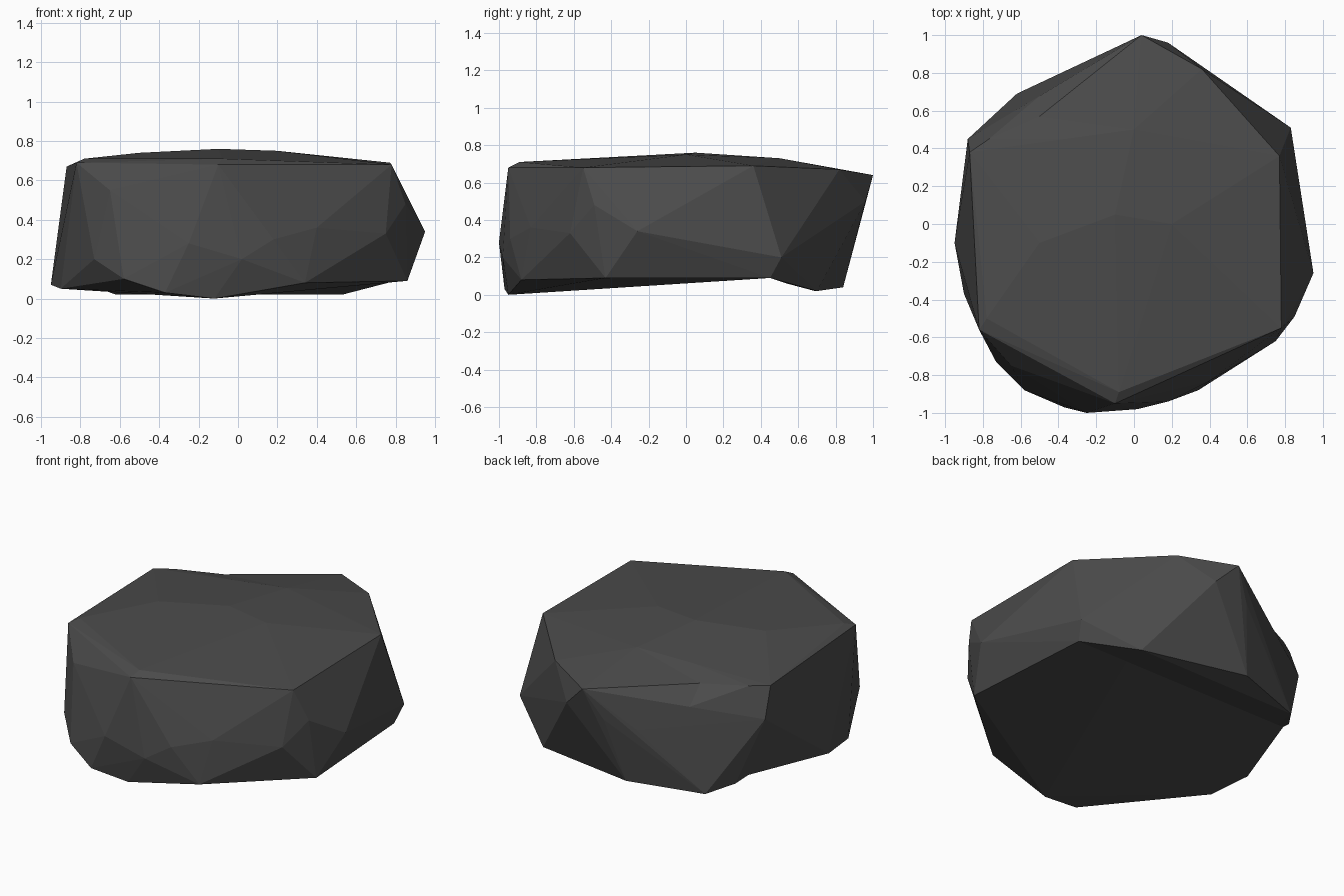
import bpy
import bmesh
from mathutils import Vector

default_cube = bpy.data.objects.get("Cube")
if default_cube:
    bpy.data.objects.remove(default_cube, do_unlink=True)

# Gently domed top
crown = [(-.1, .05, .76), (-.5, -.1, .74), (.2, 0, .75), (0, .5, .73),
         (-.08, -.89, .71), (-.78, -.5, .71)]

# Sharp rim around the top
rim = [(.04, 1, .64), (.36, .82, .67), (.77, .36, .69), (.78, -.55, .68),
       (-.1, -.95, .68), (-.82, -.56, .69), (-.87, .38, .67)]

# Chipped corners of the side wall
wall = [(.95, -.26, .34), (.85, -.49, .48), (.75, -.62, .33), (.83, .51, .2),
        (.4, -.83, .36), (.18, -.94, .3), (.02, -.98, .2), (-.25, -1, .28),
        (-.65, -.75, .55), (-.73, -.73, .2), (-.88, .45, .48), (.18, .96, .5),
        (-.07, .94, .45), (-.25, .86, .4)]

# Outline of the underside
base = [(.86, -.43, .09), (.34, -.88, .08), (-.12, -.95, 0), (-.37, -.97, .03),
        (-.58, -.88, .1), (-.9, -.37, .05), (-.95, -.1, .07), (-.73, .54, .06),
        (-.62, .69, .02), (-.16, .84, .04), (.53, .7, .02), (.8, .45, .09)]


def crease(mesh, axis, position, selected, target_axis, target):
    """Cut a line of edges across the stone and shift the selected part of it."""
    normal = Vector((0, 0, 0))
    normal[axis] = 1
    geometry = mesh.verts[:] + mesh.edges[:] + mesh.faces[:]
    result = bmesh.ops.bisect_plane(mesh, geom=geometry, dist=.001,
                                    plane_co=normal * position, plane_no=normal)
    for item in result["geom_cut"]:
        if isinstance(item, bmesh.types.BMVert) and selected(item.co):
            item.co[target_axis] = target


def make_material(name, color):
    material = bpy.data.materials.new(name)
    material.use_nodes = True
    material.diffuse_color = color
    shader = material.node_tree.nodes["Principled BSDF"]
    shader.inputs["Base Color"].default_value = color
    shader.inputs["Roughness"].default_value = .9
    return material


# Wrap the corner points into one faceted stone
stone = bmesh.new()
for point in crown + rim + wall + base:
    stone.verts.new(point)
hull = bmesh.ops.convex_hull(stone, input=stone.verts[:])
unused = set(hull["geom_interior"]) | set(hull["geom_unused"])
bmesh.ops.delete(stone, geom=[v for v in unused if isinstance(v, bmesh.types.BMVert)],
                 context="VERTS")

# Hollow under the back, and a notch in the back rim
crease(stone, 1, .45, lambda co: co.z < .09, 2, .09)
crease(stone, 0, -.5, lambda co: co.z > .6 and co.y > .57, 1, .57)
bmesh.ops.triangulate(stone, faces=[f for f in stone.faces if len(f.verts) > 3])
bmesh.ops.recalc_face_normals(stone, faces=stone.faces[:])

mesh_data = bpy.data.meshes.new("flat_rock")
stone.to_mesh(mesh_data)
stone.free()
mesh_data.materials.append(make_material("dark grey stone", (.07, .07, .07, 1)))
flat_rock = bpy.data.objects.new("flat_rock", mesh_data)
bpy.context.scene.collection.objects.link(flat_rock)
